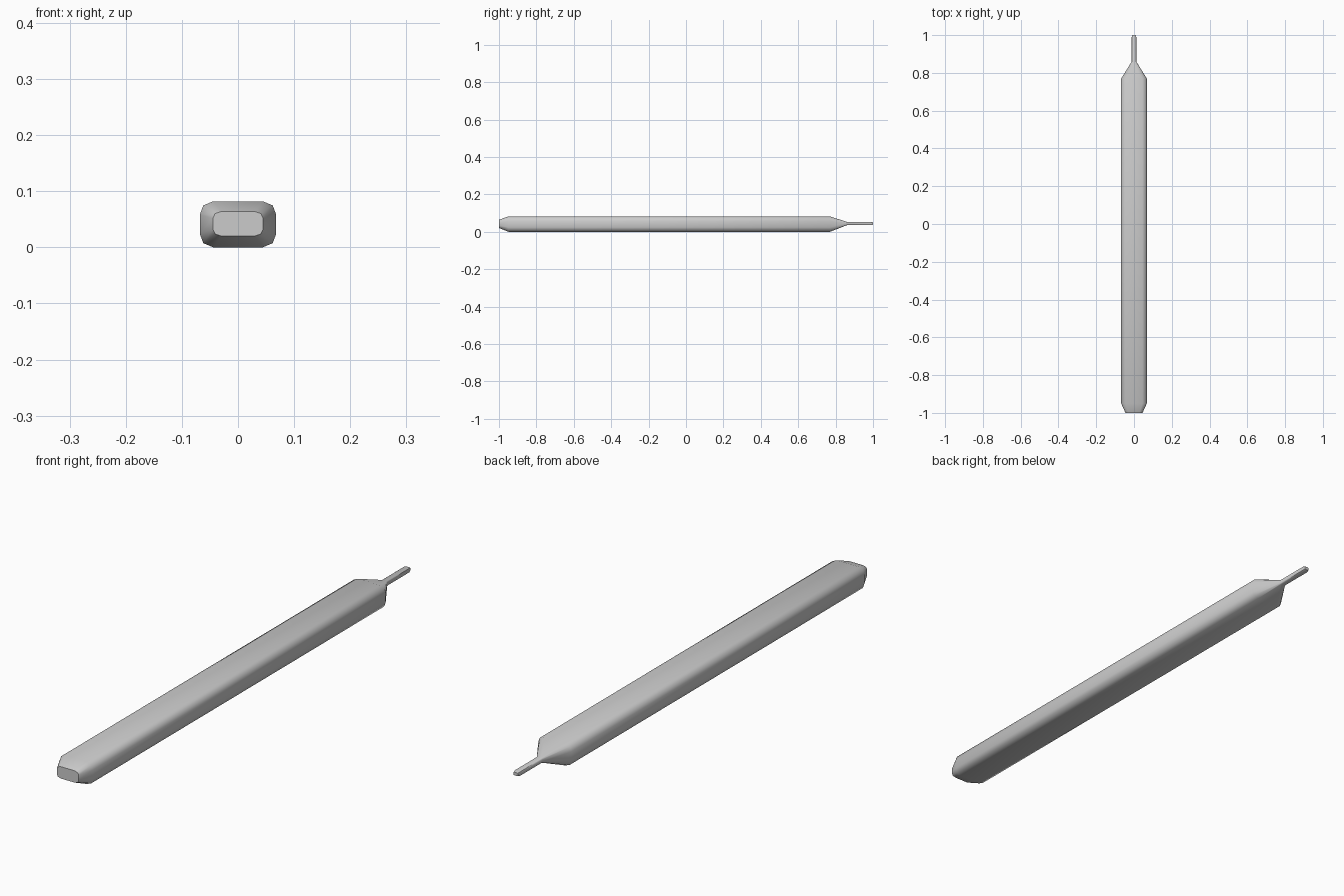
import bpy, bmesh

if "Cube" in bpy.data.objects:
    bpy.data.objects.remove(bpy.data.objects["Cube"])

ZC = 0.042

# Quarter of the rounded-rectangle section, as fractions of half width and height
QUARTER = [(1.0, 0.42), (0.91, 0.82), (0.65, 1.0)]


def section(hx, hz):
    q = [(x * hx, z * hz) for x, z in QUARTER]
    pts = q + [(-x, z) for x, z in reversed(q)]
    return pts + [(-x, -z) for x, z in pts]


def loft(name, stations):
    bm = bmesh.new()
    rings = [[bm.verts.new((x, y, zc + z)) for x, z in section(hx, hz)]
             for y, hx, hz, zc in stations]
    n = len(rings[0])
    for a, b in zip(rings, rings[1:]):
        for i in range(n):
            j = (i + 1) % n
            bm.faces.new((a[i], a[j], b[j], b[i]))
    bm.faces.new(rings[0])
    bm.faces.new(rings[-1])
    bmesh.ops.recalc_face_normals(bm, faces=bm.faces)
    mesh = bpy.data.meshes.new(name)
    bm.to_mesh(mesh)
    bm.free()
    obj = bpy.data.objects.new(name, mesh)
    bpy.context.collection.objects.link(obj)
    bpy.ops.object.select_all(action='DESELECT')
    obj.select_set(True)
    bpy.context.view_layer.objects.active = obj
    bpy.ops.object.shade_smooth_by_angle(angle=0.75)
    return obj


# Handle, blunt nose, taper and thin tip in one lofted skin: y, half x, half z, centre z
loft("handle_with_tip", [
    (-1.0, 0.045, 0.022, ZC),
    (-0.95, 0.068, 0.041, 0.041),
    (0.77, 0.068, 0.041, 0.041),
    (0.86, 0.012, 0.009, 0.044),
    (0.99, 0.012, 0.009, 0.044),
    (1.0, 0.009, 0.006, 0.044),
])
